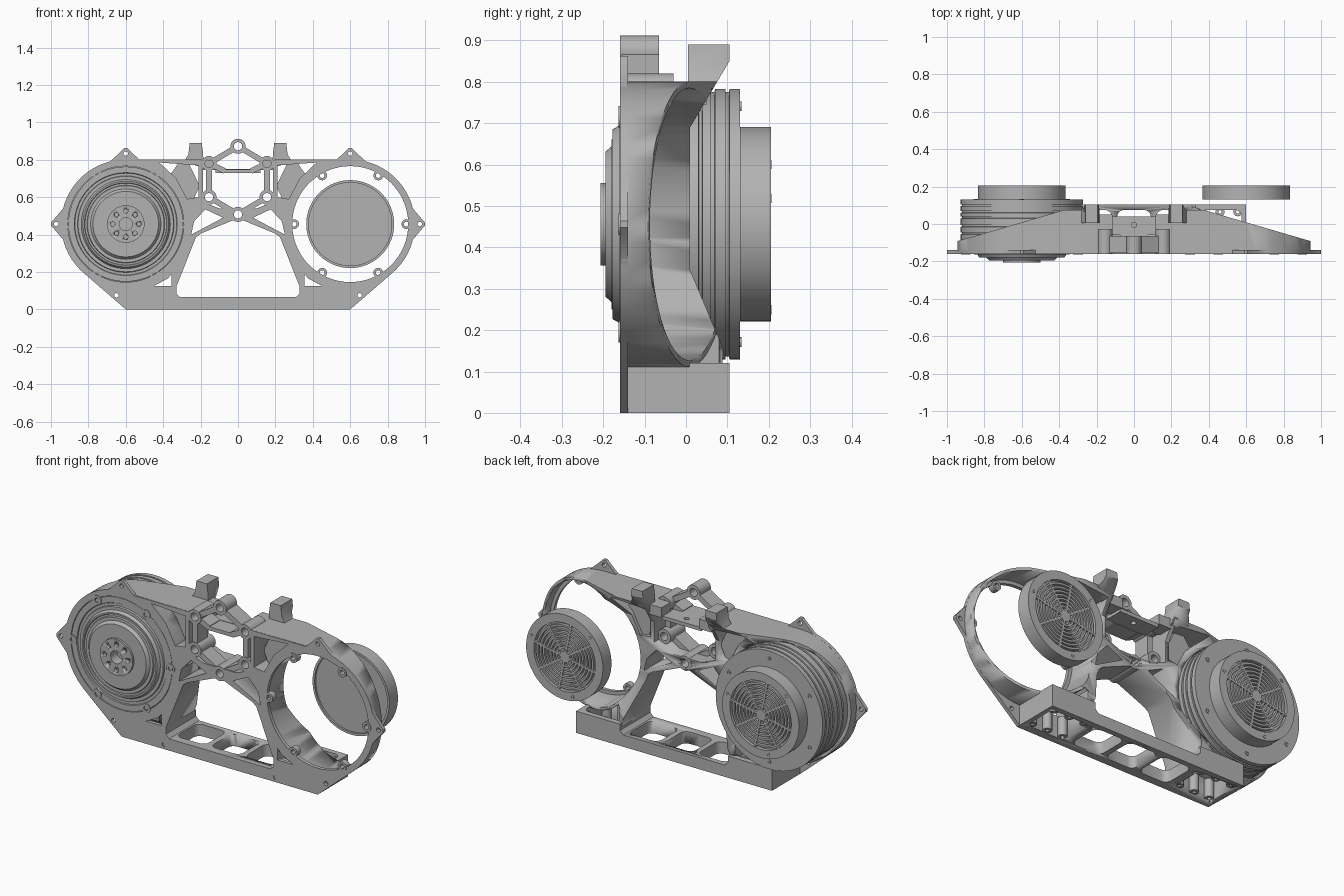
import bpy, bmesh, math
from mathutils import Matrix, Vector

if "Cube" in bpy.data.objects:
    bpy.data.objects.remove(bpy.data.objects["Cube"])

grey = bpy.data.materials.new("cast_grey")
grey.use_nodes = True
COLOUR = (0.45, 0.45, 0.45, 1)
grey.diffuse_color = COLOUR
grey.node_tree.nodes["Principled BSDF"].inputs["Base Color"].default_value = COLOUR

CX, CZ = 0.6, 0.456          # axis of each motor bay


def finish(name, bm):
    bmesh.ops.remove_doubles(bm, verts=bm.verts, dist=1e-5)
    bmesh.ops.recalc_face_normals(bm, faces=bm.faces)
    me = bpy.data.meshes.new(name)
    bm.to_mesh(me)
    bm.free()
    me.materials.append(grey)
    ob = bpy.data.objects.new(name, me)
    bpy.context.collection.objects.link(ob)
    bpy.ops.object.select_all(action='DESELECT')
    ob.select_set(True)
    bpy.context.view_layer.objects.active = ob
    bpy.ops.object.shade_smooth_by_angle(angle=math.radians(30))
    return ob


def prism(name, loops, a, b, axis='Y'):
    """Extrude an outline with holes from a to b along an axis."""
    place = {'X': lambda u, v, w: (w, u, v), 'Y': lambda u, v, w: (u, w, v),
             'Z': lambda u, v, w: (u, v, w)}[axis]
    bm = bmesh.new()
    for loop in loops:
        vs = [bm.verts.new((u, v, 0)) for u, v in loop]
        for i, v in enumerate(vs):
            bm.edges.new((vs[i - 1], v))
    bmesh.ops.triangle_fill(bm, use_beauty=True, edges=bm.edges[:], normal=(0, 0, 1))
    ext = bmesh.ops.extrude_face_region(bm, geom=bm.faces[:])
    top = {g for g in ext["geom"] if isinstance(g, bmesh.types.BMVert)}
    for v in bm.verts:
        v.co = place(v.co.x, v.co.y, b if v in top else a)
    return finish(name, bm)


def lathe(name, profile, x=0, z=0, steps=64, closed=False):
    """Turn (radius, y) points around an axis parallel to y."""
    bm = bmesh.new()
    rings = []
    for i in range(steps):
        t = math.tau * i / steps
        rings.append([bm.verts.new((x + r * math.cos(t), y, z + r * math.sin(t)))
                      for r, y in profile])
    n = len(profile)
    for i in range(steps):
        p, q = rings[i - 1], rings[i]
        for j in range(n if closed else n - 1):
            k = (j + 1) % n
            bm.faces.new((p[j], p[k], q[k], q[j]))
    bmesh.ops.dissolve_degenerate(bm, dist=1e-6, edges=bm.edges[:])
    return finish(name, bm)


def tube(name, x, z, r, hole, a, b, steps=32):
    return lathe(name, [(hole, a), (r, a), (r, b), (hole, b)], x, z, steps, True)


def box(name, x0, x1, y0, y1, z0, z1, bevel=0):
    bm = bmesh.new()
    bmesh.ops.create_cube(bm, size=1)
    mid = Vector((x0 + x1, y0 + y1, z0 + z1)) / 2
    bm.transform(Matrix.Translation(mid) @ Matrix.Diagonal((x1 - x0, y1 - y0, z1 - z0, 1)))
    if bevel:
        upright = [e for e in bm.edges if abs((e.verts[0].co - e.verts[1].co).z) > 1e-4]
        bmesh.ops.bevel(bm, geom=upright, offset=bevel, segments=4, profile=0.5, affect='EDGES')
    return finish(name, bm)


def bar(name, p, q, w, a, b):
    d = (Vector(q) - Vector(p)).normalized()
    n = Vector((-d.y, d.x)) * w / 2
    p, q = Vector(p), Vector(q)
    return prism(name, [[p - n, q - n, q + n, p + n]], a, b)


def cut(ob, cutter):
    m = ob.modifiers.new("cut", 'BOOLEAN')
    m.operation, m.solver, m.object = 'DIFFERENCE', 'EXACT', cutter
    bpy.context.view_layer.objects.active = ob
    bpy.ops.object.modifier_apply(modifier=m.name)


def drop(ob):
    bpy.data.objects.remove(ob)


def arc(r, a, b, x=CX, z=CZ, n=32):
    ts = [math.radians(a + (b - a) * i / n) for i in range(n + 1)]
    return [(x + r * math.cos(t), z + r * math.sin(t)) for t in ts]


def circle(r, x=CX, z=CZ, n=64):
    return arc(r, 0, 360, x, z, n)[:-1]


def flip(pts):
    return [(-x, z) for x, z in reversed(pts)]


def whole(half):
    """Join a right half, whose ends lie on x = 0, with its mirror image."""
    return half + flip(half)[1:-1]


def both(*loops):
    return [l for loop in loops for l in (loop, flip(loop))]


# shared outlines of the frame
saddle = [(0.188, 0.8), (0.188, 0.575), (0.1, 0.54), (0, 0.54)]
leg = [(0.33, 0.12), (0.225, 0.385), (0.2, 0.405), (0.03, 0.475), (0, 0.475)]
foot = [(0, 0.065), (0.31, 0.065), (0.33, 0.085)]
upper_gap = [(0.21, 0.77), (0.42, 0.785), (0.33, 0.7), (0.272, 0.59), (0.21, 0.6)]
lower_gap = [(0.25, 0.4), (0.235, 0.47), (0.175, 0.535), (0.08, 0.49)]
toe_gap = [(0.355, 0.125), (0.45, 0.125), (0.375, 0.165), (0.355, 0.19)]
pin = circle(0.022, 0, 0.508, 24)

# deep frame body, tapered in plan and notched behind
body_half = saddle[::-1] + arc(0.345, 90, -133) + [(0.355, 0.19), (0.355, 0.1), (0.33, 0.1)] + leg
frame_body = prism("frame_body", [whole(body_half), pin]
                   + both(circle(0.329), upper_gap, lower_gap), -0.155, 0.105)
taper = [(0.27, 0.105), (1.1, -0.137), (1.1, 0.3), (0.27, 0.3)]
for i, plan in enumerate(both(taper)):
    wedge = prism("wedge_cutter", [plan], -0.1, 1, 'Z')
    cut(frame_body, wedge)
    drop(wedge)
notch = prism("notch_cutter", [[(0.105, 0.12), (0.01, 0.345), (0.01, 0.69), (0.105, 0.85),
                                (0.2, 0.85), (0.2, 0.12)]], -1.1, 1.1, 'X')
cut(frame_body, notch)

# thin front flange with ears and bolt holes
side_ear = [(0.985, CZ - 0.025), (1.0, CZ - 0.008), (1.0, CZ + 0.008), (0.985, CZ + 0.025)]
top_ear = [(0.622, 0.848), (0.608, 0.862), (0.592, 0.862), (0.578, 0.848)]
flange_half = ([(0, 0), (0.6, 0)] + arc(0.345, -49, -14, n=10) + side_ear
               + arc(0.345, 14, 76, n=16) + top_ear + arc(0.345, 104, 96, n=3) + saddle)
bolt_holes = [circle(0.012, x, z, 16) for x, z in
              ((0.972, CZ), (0.6, 0.833), (0.65, 0.075), (0.34, 0.025))]
prism("front_flange", [whole(flange_half), whole(foot + leg), pin]
      + both(circle(0.31), upper_gap, lower_gap, toe_gap, *bolt_holes), -0.16, -0.14)

# base block with pockets
base = prism("base_block", [whole([(0, 0), (0.6, 0), (0.6, 0.12), (0.33, 0.12)]
                                  + foot[::-1])], -0.155, 0.105)
for x in (-0.46, -0.21, 0, 0.21, 0.46):
    w = 0.115 if abs(x) > 0.4 else 0.09
    pocket = box("pocket_cutter", x - w, x + w, -0.115, 0.075, -0.1, 0.3, 0.035)
    cut(base, pocket)
    drop(pocket)
for s in (-1, 1):
    for x in (0.365, 0.46, 0.555):
        for y in (-0.1, 0.065):
            post = tube("base_screw_post", 0, 0, 0.024, 0.009, -0.05, 0.05, 20)
            post.data.transform(Matrix.Translation((s * x, y, 0.055))
                                @ Matrix.Rotation(math.pi / 2, 4, 'X'))

# rear mounting tabs and the braces in the upper windows
tab = [(0.185, 0.76), (0.29, 0.785), (0.265, 0.83), (0.258, 0.89), (0.194, 0.89), (0.186, 0.83)]
brace = [(0.26, 0.775), (0.205, 0.66), (0.25, 0.56), (0.37, 0.71), (0.32, 0.78)]
for t, b in zip(both(tab), both(brace)):
    ob = prism("mounting_tab", [t], 0.005, 0.105)
    cut(ob, notch)
    prism("window_brace", [b], -0.07, -0.01)
drop(notch)

# central ring of bosses and struts
for s in (-1, 1):
    corner_hi, corner_lo = (s * 0.155, 0.78), (s * 0.155, 0.6)
    for i, (p, q) in enumerate((((0, 0.872), corner_hi), (corner_hi, corner_lo),
                                (corner_lo, (0, 0.508)), (corner_hi, (s * 0.07, 0.74)))):
        d = (Vector(q) - Vector(p)).normalized() * 0.028
        bar("centre_strut", Vector(p) + d, Vector(q) - (d if i < 3 else d * 0), 0.03, -0.155, -0.065)
    for x, z in (corner_hi, corner_lo):
        tube("side_boss", x, z, 0.04, 0.022, -0.16, -0.03)
    box("shoulder_block", *sorted((s * 0.115, s * 0.19)), -0.03, 0.05, 0.745, 0.8)
tube("top_boss", 0, 0.872, 0.04, 0.022, -0.16, -0.065)
tube("bottom_boss", 0, 0.508, 0.04, 0.022, -0.16, 0.01)
box("strut_bar", -0.075, 0.075, -0.155, -0.06, 0.728, 0.748)
bridge = prism("bridge_plate", [[(-0.12, -0.06), (0.12, -0.06), (0.12, 0.04), (-0.12, 0.04)],
                                circle(0.014, 0, -0.005, 16)], 0.73, 0.75, 'Z')

# clamping lugs around both bays
for s in (-1, 1):
    for k in range(6):
        t = k * math.pi / 3
        tube("clamp_lug", s * CX + 0.3 * math.cos(t), CZ + 0.3 * math.sin(t),
             0.026, 0.013, -0.163, -0.13, 20)

# motor drum with stepped front and grooved rim
front = [(0, -0.15), (0.035, -0.15), (0.035, -0.207), (0.1, -0.207), (0.1, -0.195),
         (0.175, -0.195), (0.188, -0.18), (0.205, -0.18), (0.208, -0.172), (0.218, -0.172),
         (0.221, -0.178), (0.229, -0.178), (0.238, -0.162), (0.255, -0.162), (0.258, -0.153),
         (0.272, -0.153), (0.275, -0.158), (0.307, -0.158), (0.307, -0.13), (0.327, -0.12)]
rim = []
for y in (-0.05, -0.01, 0.035, 0.065, 0.1):
    rim += [(0.327, y - 0.005), (0.32, y - 0.004), (0.32, y + 0.004), (0.327, y + 0.005)]
motor = lathe("motor_drum", front + rim + [(0.327, 0.13), (0, 0.13)], -CX, CZ, 96)
for k in range(8):
    t = k * math.pi / 4
    hole = lathe("hole_cutter", [(0, -0.25), (0.012, -0.25), (0.012, -0.19), (0, -0.19)],
                 -CX + 0.07 * math.cos(t), CZ + 0.07 * math.sin(t), 16)
    cut(motor, hole)
    drop(hole)
for k in range(6):
    t = (k + 0.5) * math.pi / 3
    tube("drum_bolt", -CX + 0.285 * math.cos(t), CZ + 0.285 * math.sin(t),
         0.012, 0.006, 0.125, 0.134, 12)

# fan caps with round grilles
cap = [(0, 0.14), (0.222, 0.14), (0.222, 0.13), (0.235, 0.13), (0.235, 0.205),
       (0.188, 0.205), (0.188, 0.185), (0, 0.185)]
for s in (-1, 1):
    x = s * CX
    lathe("fan_cap", cap, x, CZ, 80)
    lathe("grille_hub", [(0, 0.18), (0.03, 0.18), (0.03, 0.204), (0, 0.204)], x, CZ, 32)
    for k in range(7):
        r = 0.045 + 0.02 * k
        tube("grille_ring", x, CZ, r + 0.011, r, 0.18, 0.203, 64)
    for k in range(8):
        d = Vector((math.cos(k * math.pi / 4 + 0.2), math.sin(k * math.pi / 4 + 0.2)))
        c = Vector((x, CZ))
        bar("grille_spoke", c + d * 0.02, c + d * 0.192, 0.012, 0.18, 0.204)
    for k in range(3):
        t = k * math.tau / 3 + 0.3
        tube("cap_screw", x + 0.212 * math.cos(t), CZ + 0.212 * math.sin(t),
             0.011, 0.005, 0.2, 0.207, 12)
